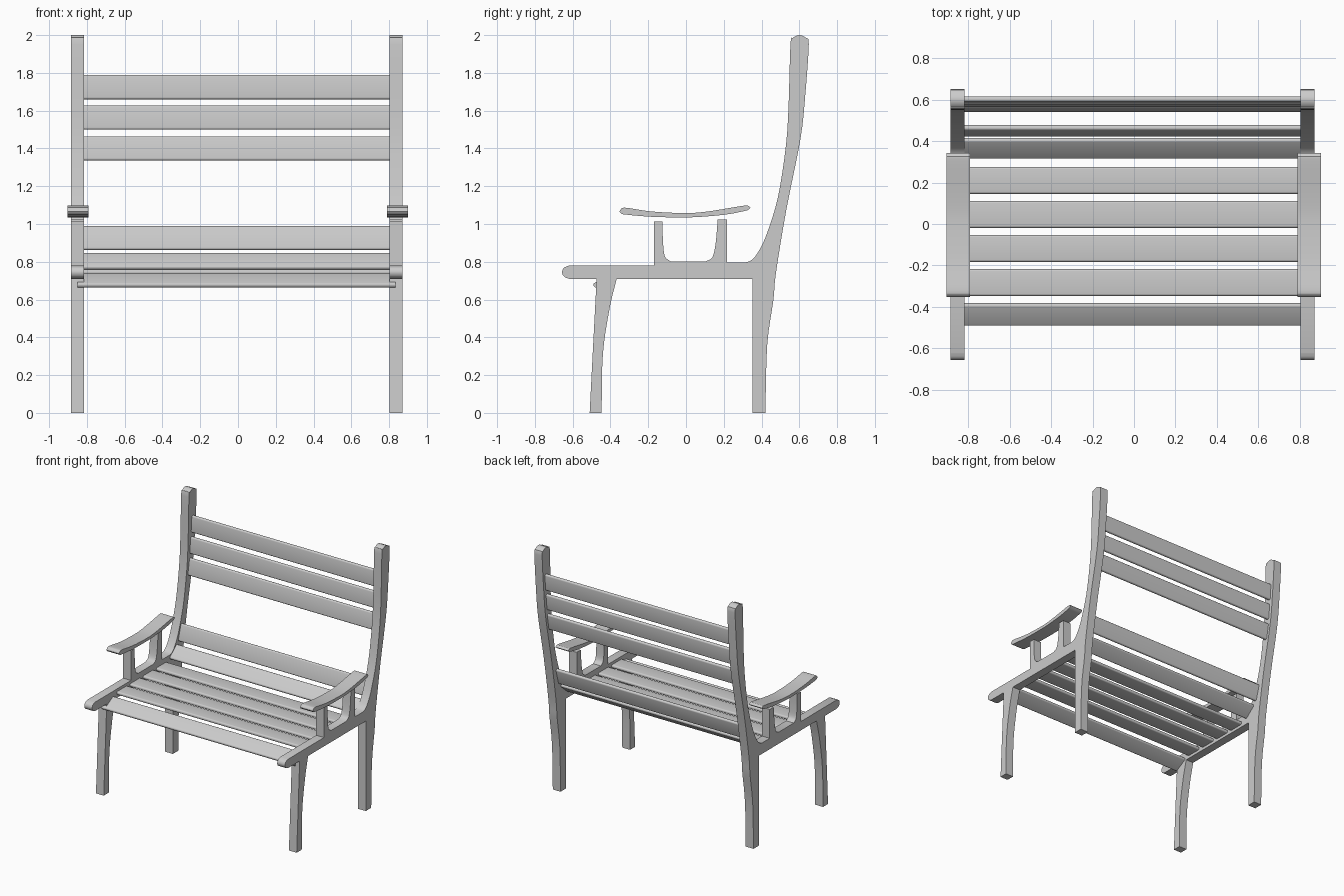
import bpy
import bmesh
from math import radians
from mathutils import Matrix, Vector

cube = bpy.data.objects.get("Cube")
if cube:
    bpy.data.objects.remove(cube, do_unlink=True)

grey = bpy.data.materials.new("plain grey")
grey.use_nodes = True
grey.diffuse_color = (0.6, 0.6, 0.6, 1)
grey.node_tree.nodes["Principled BSDF"].inputs["Base Color"].default_value = grey.diffuse_color


def finish(bm, name, angle=30):
    """Turn a bmesh into a grey, smooth-by-angle object."""
    bmesh.ops.recalc_face_normals(bm, faces=bm.faces)
    mesh = bpy.data.meshes.new(name)
    bm.to_mesh(mesh)
    bm.free()
    obj = bpy.data.objects.new(name, mesh)
    bpy.context.collection.objects.link(obj)
    mesh.materials.append(grey)
    bpy.ops.object.select_all(action="DESELECT")
    obj.select_set(True)
    bpy.context.view_layer.objects.active = obj
    bpy.ops.object.shade_smooth_by_angle(angle=radians(angle))
    return obj


def curve(points, steps=5):
    """Smooth line through the given (y, z) points."""
    pts = [Vector(p) for p in points]
    pts = [2 * pts[0] - pts[1]] + pts + [2 * pts[-1] - pts[-2]]
    out = []
    for a, b, c, d in zip(pts, pts[1:], pts[2:], pts[3:]):
        for i in range(steps):
            t = i / steps
            out.append(b + (c - a) * t / 2 + (a * 2 - b * 5 + c * 4 - d) * t * t / 2
                       + (b * 3 - a - c * 3 + d) * t ** 3 / 2)
    return out + [pts[-2]]


def extrude(name, outline, x, width):
    """Side outline given thickness along x, centred on x."""
    bm = bmesh.new()
    face = bm.faces.new([bm.verts.new((x - width / 2, y, z)) for y, z in outline])
    side = bmesh.ops.extrude_face_region(bm, geom=[face])["geom"]
    bmesh.ops.translate(bm, vec=(width, 0, 0),
                        verts=[v for v in side if isinstance(v, bmesh.types.BMVert)])
    return finish(bm, name)


def slat(name, y, z, depth, tilt, overhang=0):
    """Rounded board running between the two side frames."""
    bm = bmesh.new()
    bmesh.ops.create_cube(bm, size=1)
    bmesh.ops.scale(bm, vec=(FRAME_R - FRAME_L - FRAME_W + 2 * overhang, depth, 0.026), verts=bm.verts)
    long_edges = [e for e in bm.edges if abs(e.verts[0].co.x - e.verts[1].co.x) > 1]
    bmesh.ops.bevel(bm, geom=long_edges, offset=0.011, segments=4, profile=0.5, affect="EDGES")
    bmesh.ops.transform(bm, verts=bm.verts, matrix=Matrix.Translation(
        ((FRAME_L + FRAME_R) / 2, y, z)) @ Matrix.Rotation(radians(tilt), 4, "X"))
    return finish(bm, name, 50)


FRAME_L, FRAME_R, FRAME_W = -0.85, 0.836, 0.068

# One-piece side frame: legs, seat rail, arm posts and back post
outline = (
    curve([(-0.447, 0), (-0.44, 0.31), (-0.405, 0.55), (-0.367, 0.71)])
    + [(0.352, 0.71), (0.352, 0)]
    + curve([(0.42, 0), (0.43, 0.36), (0.463, 0.6), (0.476, 0.74), (0.532, 1.08),
             (0.606, 1.45), (0.632, 1.69), (0.65, 1.95), (0.636, 1.985), (0.6, 2),
             (0.566, 1.985), (0.553, 1.95), (0.542, 1.6), (0.526, 1.39), (0.484, 1.13),
             (0.42, 0.928), (0.373, 0.838), (0.34, 0.805), (0.31, 0.796)], 4)
    + [(0.218, 0.796), (0.218, 1.024)]
    + curve([(0.168, 1.024), (0.156, 0.89), (0.138, 0.822), (0.103, 0.802)])
    + curve([(-0.082, 0.802), (-0.112, 0.83), (-0.122, 0.91), (-0.124, 1.013)])
    + [(-0.17, 1.013), (-0.17, 0.78)]
    + curve([(-0.62, 0.78), (-0.646, 0.768), (-0.656, 0.745), (-0.646, 0.722), (-0.62, 0.71)])
    + curve([(-0.473, 0.71), (-0.49, 0.39), (-0.51, 0)])
)
# Dished armrest seen from the side
arm = (
    curve([(-0.352, 1.066), (-0.345, 1.078), (-0.318, 1.086), (-0.18, 1.066), (0, 1.058),
           (0.12, 1.067), (0.3, 1.096), (0.33, 1.096), (0.342, 1.086)])
    + curve([(0.325, 1.072), (0.23, 1.053), (0.12, 1.041), (0, 1.035), (-0.18, 1.038),
             (-0.32, 1.05), (-0.344, 1.055)])
)
for side, x, arm_x in (("right", FRAME_L, -0.847), ("left", FRAME_R, 0.845)):
    extrude(side + "_side_frame", outline, x, FRAME_W)
    extrude(side + "_armrest", arm, arm_x, 0.112)

# Seat slats: sloping front edge, four level boards
slat("front_seat_slat", -0.436, 0.701, 0.12, 30, 0.033)
for i in range(4):
    slat(f"seat_slat_{i + 1}", -0.282 + 0.164 * i, 0.745, 0.13, 0)

# Back slats following the curve of the back posts
slat("rear_seat_slat", 0.365, 0.802, 0.12, 40)
slat("lower_back_slat", 0.449, 0.925, 0.13, 74)
slat("low_upper_back_slat", 0.563, 1.4, 0.13, 80)
slat("middle_upper_back_slat", 0.582, 1.563, 0.128, 84)
slat("top_upper_back_slat", 0.598, 1.725, 0.13, 86)
